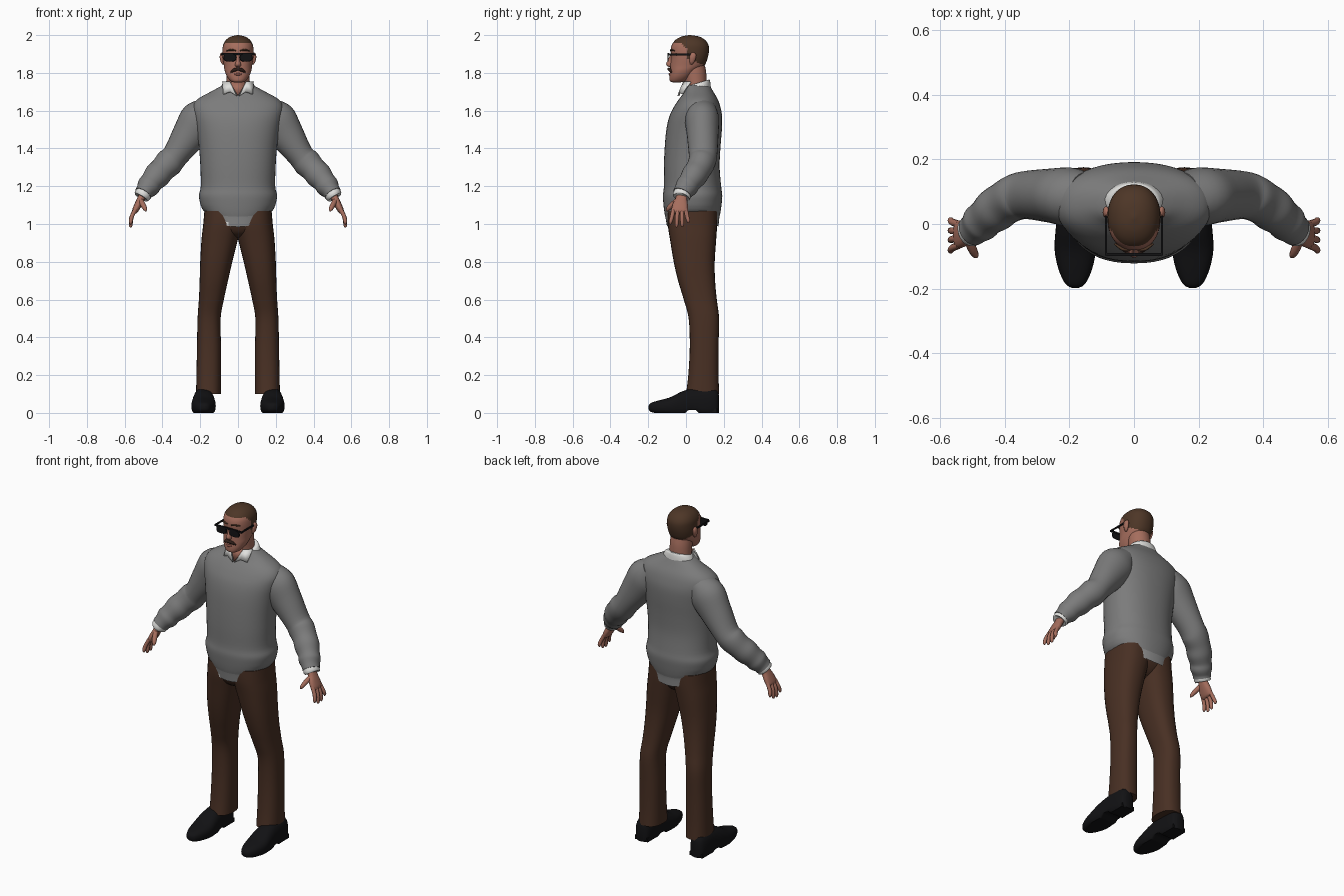
import bpy, bmesh, math
from mathutils import Vector


def mat(name, r, g, b):
    m = bpy.data.materials.new(name)
    m.diffuse_color = (r, g, b, 1)
    return m


SKIN = mat("skin", .38, .155, .11)
HAIR = mat("brown hair", .075, .037, .02)
WOOL = mat("grey wool", .2, .2, .2)
SHIRT = mat("grey shirt tail", .27, .27, .27)
WHITE = mat("white cloth", .75, .75, .73)
CLOTH = mat("brown trousers", .065, .029, .017)
BLACK = mat("black", .006, .006, .007)
DARK = mat("dark moustache", .03, .014, .01)
LIP = mat("lips", .24, .08, .06)


def finish(bm, name, mats, mirror=False, angle=50):
    bmesh.ops.recalc_face_normals(bm, faces=bm.faces)
    me = bpy.data.meshes.new(name)
    bm.to_mesh(me)
    bm.free()
    for m in mats:
        me.materials.append(m)
    ob = bpy.data.objects.new(name, me)
    bpy.context.collection.objects.link(ob)
    bpy.ops.object.select_all(action='DESELECT')
    bpy.context.view_layer.objects.active = ob
    ob.select_set(True)
    bpy.ops.object.shade_smooth_by_angle(angle=math.radians(angle))
    if mirror:
        ob.modifiers.new("mirror", 'MIRROR').use_mirror_merge = False
    return ob


def spline(keys, sub):
    """Catmull-Rom samples through key tuples."""
    out = []
    for i in range(len(keys) - 1):
        p0, p1, p2, p3 = (keys[max(0, min(len(keys) - 1, j))] for j in range(i - 1, i + 3))
        for s in range(sub):
            t = s / sub
            out.append([.5 * (2 * b + (c - a) * t + (2 * a - 5 * b + 4 * c - d) * t * t
                              + (3 * b - a - 3 * c + d) * t ** 3)
                        for a, b, c, d in zip(p0, p1, p2, p3)])
    out.append(list(keys[-1]))
    return out


def loft(name, keys, *mats, n=28, sub=4, axis=None, ref=(0, 1, 0), power=2.0,
         rule=None, warp=None, mirror=False):
    """Skin rounded sections (x, y, z, radius_u, radius_v) along a path."""
    pts = spline(keys, sub)
    bm = bmesh.new()
    rings = []
    for i, p in enumerate(pts):
        c = Vector(p[:3])
        t = Vector(axis) if axis else (Vector(pts[min(i + 1, len(pts) - 1)][:3])
                                       - Vector(pts[max(i - 1, 0)][:3])).normalized()
        u = Vector(ref).cross(t).normalized()
        v = t.cross(u)
        ring = []
        for k in range(n):
            a = 2 * math.pi * k / n
            ca, sa = math.cos(a), math.sin(a)
            e = 2 / power
            ring.append(bm.verts.new(c + u * math.copysign(abs(ca) ** e, ca) * max(p[3], .001)
                                     + v * math.copysign(abs(sa) ** e, sa) * max(p[4], .001)))
        rings.append(ring)
    for r, s in zip(rings, rings[1:]):
        for k in range(n):
            bm.faces.new((r[k], r[k - 1], s[k - 1], s[k]))
    bm.faces.new(rings[0])
    bm.faces.new(rings[-1])
    if rule:
        for f in bm.faces:
            f.material_index = rule(f.calc_center_median())
    if warp:
        for v in bm.verts:
            v.co = warp(v.co)
    return finish(bm, name, mats, mirror)


def upright(rows):
    """Rows of (z, x_min, x_max, y_front, y_back) to loft keys."""
    return [((a + b) / 2, (f + k) / 2, z, (b - a) / 2, (k - f) / 2) for z, a, b, f, k in rows]


def centred(rows):
    return upright([(z, -w, w, f, k) for z, w, f, k in rows])


def box(name, c, size, m, mirror=False):
    bm = bmesh.new()
    bmesh.ops.create_cube(bm, size=1)
    for v in bm.verts:
        v.co = Vector(c) + Vector([a * b for a, b in zip(v.co, size)])
    return finish(bm, name, [m], mirror)


def plate(name, pts, m, mirror=False, thick=.007):
    bm = bmesh.new()
    bm.faces.new([bm.verts.new(p) for p in pts])
    ob = finish(bm, name, [m], mirror)
    s = ob.modifiers.new("thickness", 'SOLIDIFY')
    s.thickness, s.offset = thick, 0


UP = (0, 0, 1)

# sweater body with shirt hem dipping at front and back
def hem(co):
    k = max(0, min(1, (1.1 - co.z) / .11))
    return co + Vector((0, 0, .05 * k * min(1, (co.x / .17) ** 2)))


def hem_colour(c):
    if c.z > 1.035:
        return 0
    return 2 if c.z < 1.0 and c.y < 0 and -.15 < c.x < -.05 else 1


loft("sweater_body", centred([
    (.985, .168, -.1, .172), (1.03, .176, -.108, .176), (1.06, .188, -.114, .182),
    (1.1, .198, -.119, .188), (1.15, .207, -.122, .192), (1.2, .197, -.117, .186),
    (1.3, .199, -.117, .178), (1.4, .206, -.113, .182), (1.5, .22, -.104, .19),
    (1.57, .235, -.088, .191), (1.62, .24, -.064, .182), (1.66, .215, -.038, .168),
    (1.7, .145, -.008, .145), (1.735, .08, .0, .125)]),
    WOOL, SHIRT, WHITE, n=48, axis=UP, power=2.25, rule=hem_colour, warp=hem)

# sleeves with soft folds near the wrist
loft("sleeve", [
    (.15, .085, 1.61, .07, .075), (.2, .085, 1.555, .105, .09), (.255, .088, 1.475, .093, .084),
    (.33, .09, 1.365, .07, .075), (.365, .083, 1.325, .075, .072), (.4, .065, 1.288, .068, .068),
    (.43, .043, 1.255, .07, .068), (.458, .02, 1.222, .06, .06), (.475, .004, 1.198, .061, .06),
    (.492, -.012, 1.175, .049, .052), (.502, -.02, 1.16, .047, .05)], WOOL, mirror=True)
loft("shirt_cuff", [(.49, -.01, 1.178, .043, .046), (.508, -.024, 1.148, .044, .048),
                    (.511, -.026, 1.143, .037, .042)], WHITE, mirror=True, sub=2)

# hands
loft("palm", [(.502, -.02, 1.16, .02, .027), (.515, -.025, 1.13, .02, .032),
              (.53, -.03, 1.1, .019, .041), (.545, -.033, 1.07, .016, .043),
              (.55, -.033, 1.058, .009, .036)], SKIN, n=16, mirror=True, power=2.4)
for i, (y0, y1, zt) in enumerate([(-.066, -.082, .998), (-.044, -.05, .982),
                                  (-.022, -.02, .985), (-.001, .012, 1.005)]):
    loft("finger_%d" % (i + 1), [
        (.542, y0, 1.08, .011, .011), (.562, (y0 + y1) / 2, 1.04, .011, .011),
        (.568, y1, zt + .012, .0095, .0095), (.567, y1, zt, .003, .003)],
        SKIN, n=10, sub=3, mirror=True)
loft("thumb", [(.515, -.045, 1.125, .014, .014), (.502, -.075, 1.1, .014, .014),
               (.492, -.095, 1.08, .011, .011), (.487, -.102, 1.068, .004, .004)],
     SKIN, n=10, sub=3, mirror=True)

# trousers
loft("trouser_leg", upright([
    (.1, .09, .222, .0, .176), (.2, .09, .22, .012, .172), (.35, .09, .217, .02, .172),
    (.5, .092, .214, .014, .175), (.6, .075, .207, -.012, .163), (.7, .053, .203, -.042, .154),
    (.8, .03, .2, -.065, .152), (.92, .0, .193, -.085, .16), (1.0, -.02, .184, -.097, .165),
    (1.07, -.02, .178, -.098, .165)]), CLOTH, axis=UP, power=2.4, mirror=True)
loft("trouser_seat", centred([(.925, .04, -.02, .09), (.95, .1, -.07, .13),
                              (1.0, .165, -.096, .16), (1.07, .175, -.1, .165)]),
     CLOTH, axis=UP, power=2.4)

# shoes with a flat sole raised at the arch
def sole(co):
    return Vector((co.x, co.y, max(co.z, .016 if 0 < co.y < .06 else 0)))


loft("shoe", [
    (.182, -.198, .028, .01, .01), (.182, -.185, .029, .031, .024), (.182, -.14, .03, .052, .037),
    (.182, -.08, .034, .064, .05), (.182, -.02, .044, .061, .07), (.182, .05, .05, .054, .083),
    (.182, .12, .05, .05, .085), (.182, .16, .048, .04, .075), (.182, .174, .045, .02, .05)],
    BLACK, axis=(0, 1, 0), ref=UP, power=2.5, warp=sole, mirror=True)
box("shoe_heel", (.182, .115, .012), (.085, .1, .024), BLACK, True)

# neck, shirt collar and open throat
loft("neck", [(0, .055, 1.68, .064, .06), (0, .052, 1.74, .062, .058),
              (0, .045, 1.8, .062, .062), (0, .04, 1.84, .06, .06)], SKIN, axis=UP)
loft("collar_band", centred([(1.69, .1, -.0, .132), (1.72, .093, .0, .13), (1.742, .08, .004, .126),
                             (1.746, .07, .008, .118)]),
     WHITE, axis=UP, warp=lambda c: c + Vector((0, 0, (c.y - .06) * .3)))
plate("collar_flap", [(.082, .025, 1.752), (.077, -.022, 1.687), (.042, -.035, 1.7),
                      (.006, -.042, 1.677), (.042, -.012, 1.752)], WHITE, True)
plate("throat", [(-.043, -.006, 1.75), (0, -.038, 1.678), (.043, -.006, 1.75)], SKIN, thick=.004)

# head with short hair coloured above a hairline
def hairline(c):
    if c.y < -.025:
        line = 1.957
    elif c.y < .005:
        line = 1.957 - (c.y + .025) * 1.0
    elif c.y < .03:
        line = 1.875
    else:
        line = 1.865 - (c.y - .03) * .4
    return 1 if c.z > line else 0


loft("head", centred([
    (1.75, .022, -.07, -.03), (1.757, .04, -.085, 0), (1.78, .058, -.087, .03),
    (1.81, .07, -.084, .06), (1.84, .075, -.083, .098), (1.88, .081, -.079, .115),
    (1.92, .082, -.081, .122), (1.95, .078, -.074, .118), (1.975, .063, -.055, .1),
    (1.992, .038, -.024, .07), (2.0, .005, .015, .025)]),
    SKIN, HAIR, n=56, sub=6, axis=UP, power=2.2, rule=hairline)
loft("nose", [(0, -.07, 1.9, .007, .012), (0, -.08, 1.87, .009, .015), (0, -.086, 1.848, .015, .019),
              (0, -.083, 1.836, .015, .016), (0, -.08, 1.83, .006, .006)], SKIN, n=16, axis=UP)
loft("ear", [(.079, .028, 1.845, .004, .006), (.083, .032, 1.858, .009, .013),
             (.086, .036, 1.882, .011, .018), (.086, .038, 1.9, .008, .015),
             (.084, .036, 1.908, .003, .006)], SKIN, n=14, axis=UP, mirror=True)
loft("moustache", [(-.038, -.072, 1.803, .004, .004), (-.022, -.084, 1.814, .009, .008),
                   (0, -.09, 1.82, .008, .009), (.022, -.084, 1.814, .009, .008),
                   (.038, -.072, 1.803, .004, .004)], DARK, n=12)
loft("lips", [(-.024, -.078, 1.792, .003, .003), (0, -.086, 1.793, .007, .006),
              (.024, -.078, 1.792, .003, .003)], LIP, n=10)
loft("eyebrow", [(.012, -.081, 1.917, .003, .003), (.035, -.078, 1.922, .005, .005),
                 (.06, -.061, 1.917, .003, .003)], HAIR, n=8, mirror=True)

# sunglasses
loft("lens", [(.043, -.099, 1.881, .032, .02), (.043, -.092, 1.881, .034, .022)], BLACK,
     axis=(0, 1, 0), ref=UP, power=2.8, sub=1, mirror=True)
box("glasses_bar", (0, -.094, 1.899), (.17, .009, .01), BLACK)
box("glasses_temple", (.087, -.026, 1.897), (.006, .142, .009), BLACK, True)
